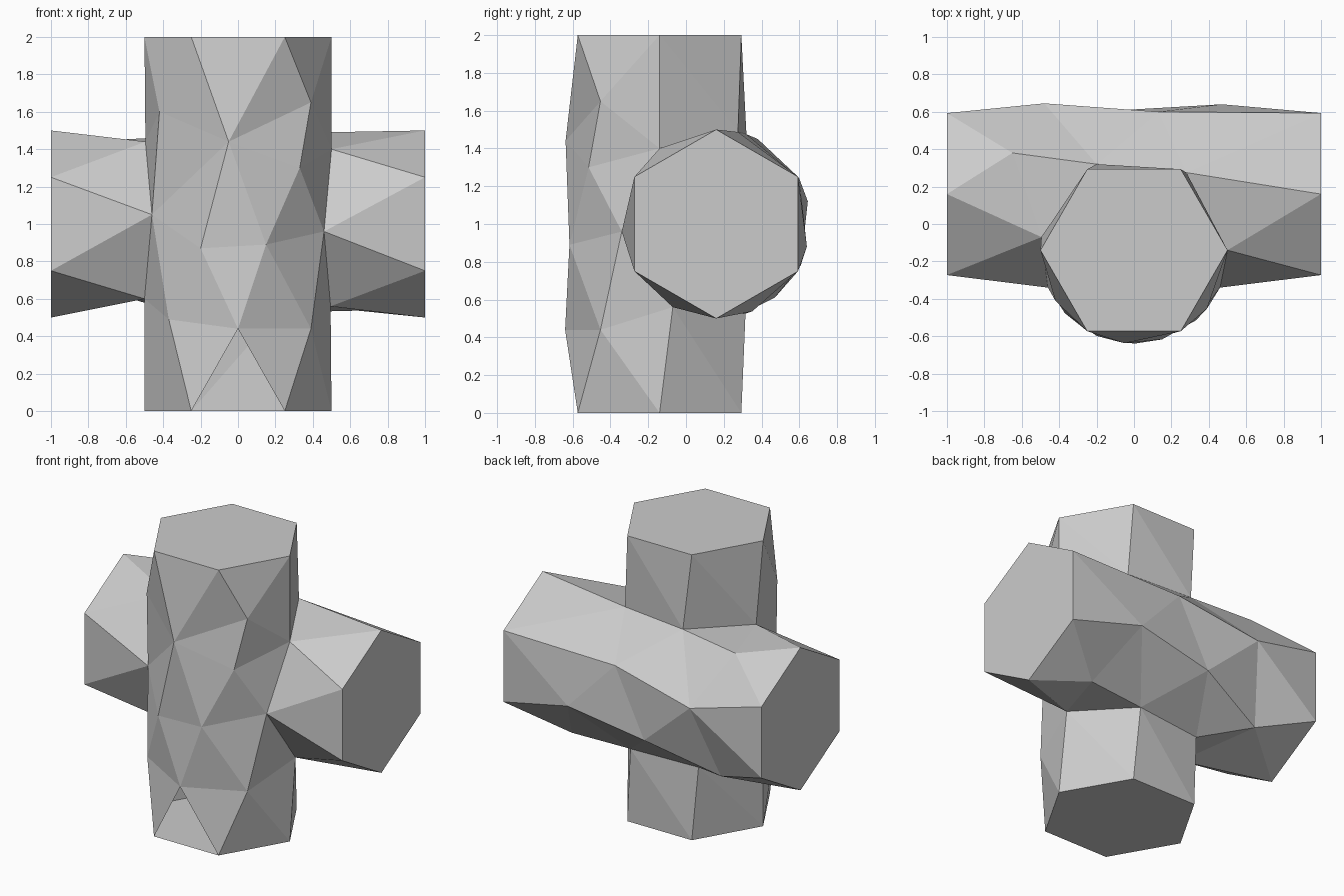
import bpy
import bmesh
from math import atan2, cos, sin, sqrt, pi, radians
from mathutils import Vector
from mathutils.geometry import delaunay_2d_cdt

cube = bpy.data.objects.get("Cube")
if cube:
    bpy.data.objects.remove(cube, do_unlink=True)

RADIUS = 0.5
UPRIGHT_Y = -0.14          # axis of the upright prism
CROSS_Y, CROSS_Z = 0.16, 1.0   # axis of the cross prism

# Seam where the two prisms meet, one closed loop
SEAM = [(0.46, -0.34, 0.96), (0.5, -0.14, 1.4), (0.28, 0.275, 1.487),
        (-0.2, 0.32, 1.475), (-0.495, -0.07, 1.44), (-0.46, -0.34, 1.05),
        (-0.5, -0.14, 0.6), (-0.286, 0.27, 0.512), (0.21, 0.315, 0.526),
        (0.495, -0.07, 0.56)]

# Facet corners on the front of the upright prism (x, z)
UPRIGHT_FACETS = [(-0.42, 1.6), (-0.05, 1.44), (0.39, 1.65), (0.33, 1.3),
                  (-0.2, 0.87), (0.15, 0.89), (0, 0.44), (-0.37, 0.49),
                  (0.39, 0.44)]

# Facet corners on the back of the cross prism
CROSS_FACETS = [(0.13, 0.6, 1.24), (-0.48, 0.645, 1.12), (-0.65, 0.38, 1.45),
                (0.47, 0.64, 0.88), (-0.1, 0.607, 0.78), (0.64, 0.35, 0.537),
                (-0.6, 0.47, 0.61)]


def unroll_upright(p):
    return Vector((RADIUS * atan2(p.x, p.y - UPRIGHT_Y), p.z))


def unroll_cross(p):
    return Vector((RADIUS * atan2(p.z - CROSS_Z, CROSS_Y - p.y), p.x))


def inside(point, polygon):
    """Even-odd test in the unrolled plane."""
    result = False
    for a, b in zip(polygon, polygon[1:] + polygon[:1]):
        if (a.y > point.y) != (b.y > point.y):
            if point.x < a.x + (b.x - a.x) * (point.y - a.y) / (b.y - a.y):
                result = not result
    return result


def add_prism(bm, seam, caps, facets, unroll):
    """Skin a faceted tube around its axis, leaving the seam loop open."""
    rings = [[bm.verts.new(p) for p in ring] for ring in caps]
    verts = seam + rings[0] + rings[1] + [bm.verts.new(p) for p in facets]
    flat = [unroll(v.co) for v in verts]
    count, loop, turn = len(verts), len(seam), 2 * pi * RADIUS

    # Three copies side by side let the triangles wrap round the tube
    points, edges = [], []
    for copy in (-1, 0, 1):
        start = len(points)
        points += [p + Vector((copy * turn, 0)) for p in flat]
        edges += [(start + i, start + (i + 1) % loop) for i in range(loop)]
    coords, _, tris, origin, _, _ = delaunay_2d_cdt(points, edges, [], 0, 1e-6)

    for tri in tris:
        middle = sum((coords[i] for i in tri), Vector((0, 0))) / 3
        if not -turn / 2 <= middle.x < turn / 2 or inside(middle, flat[:loop]):
            continue
        corners = [verts[origin[i][0] % count] for i in tri]
        if len(set(corners)) == 3 and not bm.faces.get(corners):
            bm.faces.new(corners)
    for ring in rings:
        bm.faces.new(ring)


bm = bmesh.new()
seam = [bm.verts.new(p) for p in SEAM]
angles = [radians(60 * k) for k in range(6)]

# Upright hexagonal prism
upright_caps = [[Vector((RADIUS * cos(a), UPRIGHT_Y + RADIUS * sin(a), z))
                 for a in angles] for z in (0, 2)]
upright_points = [Vector((x, UPRIGHT_Y - sqrt(RADIUS ** 2 - x * x), z))
                  for x, z in UPRIGHT_FACETS]
add_prism(bm, seam, upright_caps, upright_points, unroll_upright)

# Cross hexagonal prism
cross_caps = [[Vector((x, CROSS_Y + RADIUS * sin(a), CROSS_Z + RADIUS * cos(a)))
               for a in angles] for x in (-1, 1)]
add_prism(bm, seam, cross_caps, CROSS_FACETS, unroll_cross)

bmesh.ops.recalc_face_normals(bm, faces=bm.faces[:])
mesh = bpy.data.meshes.new("crossed_prisms")
bm.to_mesh(mesh)
bm.free()

# Plain grey
grey = bpy.data.materials.new("plain_grey")
grey.use_nodes = True
colour = (0.6, 0.6, 0.6, 1)
grey.diffuse_color = colour
grey.node_tree.nodes["Principled BSDF"].inputs["Base Color"].default_value = colour
mesh.materials.append(grey)

body = bpy.data.objects.new("crossed_prisms", mesh)
bpy.context.collection.objects.link(body)
